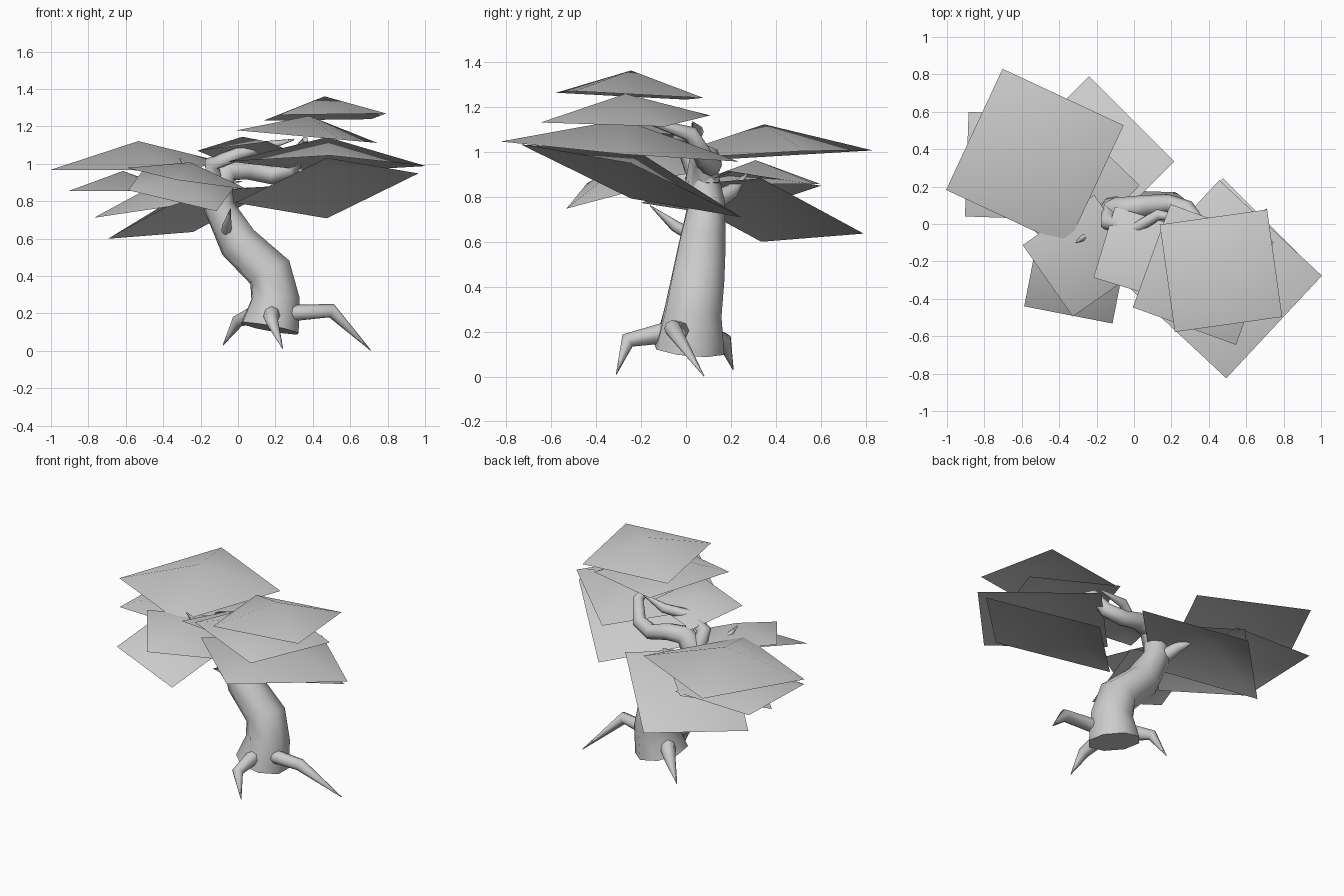
import bpy
from math import radians, cos, sin
from mathutils import Vector

cube = bpy.data.objects.get("Cube")
if cube:
    bpy.data.objects.remove(cube, do_unlink=True)

# One plain grey for bark and foliage
grey = bpy.data.materials.new("plain_grey")
grey.use_nodes = True
colour = (0.6, 0.6, 0.6, 1.0)
grey.diffuse_color = colour
grey.node_tree.nodes["Principled BSDF"].inputs["Base Color"].default_value = colour


def finish(obj, sharp_angle):
    """Give the object its material and smooth shading."""
    bpy.ops.object.select_all(action="DESELECT")
    obj.select_set(True)
    bpy.context.view_layer.objects.active = obj
    if obj.type == "CURVE":
        bpy.ops.object.convert(target="MESH")
        obj = bpy.context.object
    obj.data.materials.clear()
    obj.data.materials.append(grey)
    bpy.ops.object.shade_smooth_by_angle(angle=radians(sharp_angle))


def limb(name, points):
    """Eight-sided tube through (x, y, z, radius) points."""
    curve = bpy.data.curves.new(name, "CURVE")
    curve.dimensions = "3D"
    curve.bevel_depth = 1.0
    curve.bevel_resolution = 2
    curve.use_fill_caps = True
    spline = curve.splines.new("POLY")
    spline.points.add(len(points) - 1)
    for target, (x, y, z, radius) in zip(spline.points, points):
        target.co = (x, y, z, 1)
        target.radius = radius
    obj = bpy.data.objects.new(name, curve)
    bpy.context.collection.objects.link(obj)
    finish(obj, 60)


def leaf_canopy(name, centre, reach, turn, slope_x, slope_y):
    """Square sheet, tilted by its slopes, with a raised middle."""
    centre = Vector(centre)
    corners = []
    for quarter in range(4):
        angle = radians(turn + 90 * quarter)
        dx, dy = reach * cos(angle), reach * sin(angle)
        corners.append(centre + Vector((dx, dy, slope_x * dx + slope_y * dy)))
    normal = Vector((-slope_x, -slope_y, 1)).normalized()
    apex = centre + normal * reach * 0.27
    faces = [(i, (i + 1) % 4, 4) for i in range(4)]
    mesh = bpy.data.meshes.new(name)
    mesh.from_pydata(corners + [apex], [], faces)
    obj = bpy.data.objects.new(name, mesh)
    bpy.context.collection.objects.link(obj)
    finish(obj, 80)


# Leaning trunk
limb("trunk", [(.17, .015, .12, .165), (.2, .03, .28, .135), (.17, .05, .42, .125),
               (0, .07, .58, .11), (-.1, .09, .77, .085), (-.11, .07, .9, .075)])

# Roots that bend down to pointed tips
limb("front_root", [(.18, -.06, .2, .05), (.18, -.26, .16, .035), (.24, -.31, .01, .002)])
limb("left_root", [(.26, -.02, .2, .045), (.5, -.06, .215, .038), (.71, .08, .002, .002)])
limb("back_root", [(.08, .08, .19, .05), (0, .17, .16, .035), (-.08, .21, .03, .002)])

# Branches and twigs
limb("hooked_branch", [(-.11, .07, .86, .075), (-.05, .08, .97, .065), (.06, .1, .97, .055),
                       (.18, .11, .94, .05), (.29, .08, .97, .045),
                       (.34, .02, 1.08, .035), (.36, -.15, 1.13, .015)])
limb("upper_branch", [(-.12, .06, .88, .055), (-.14, .01, 1, .045), (0, -.03, 1.05, .035),
                      (.13, .05, 1.09, .03), (.3, .03, 1.13, .004)])
limb("right_branch", [(-.11, .08, .8, .05), (-.22, -.04, .9, .035), (-.31, -.1, 1.03, .004)])
limb("back_branch", [(-.11, .09, .76, .05), (-.17, .2, .82, .035), (-.28, .27, .9, .004)])
limb("front_twig", [(-.06, .04, .62, .03), (-.06, -.05, .67, .025), (-.04, -.16, .76, .002)])

# Foliage sheets: centre, corner reach, turn, slopes along x and y
leaf_canopy("left_top_foliage", (.465, -.25, 1.25), .41, 53, .02, -.05)
leaf_canopy("left_second_foliage", (.37, -.27, 1.145), .415, 25, -.09, 0)
leaf_canopy("left_third_foliage", (.475, -.295, 1), .53, 2, -.02, -.085)
leaf_canopy("left_lowest_foliage", (.475, -.245, .87), .49, 0, .16, -.33)
leaf_canopy("back_top_foliage", (-.53, .355, .985), .505, 20, .02, .05)
leaf_canopy("back_second_foliage", (-.615, .31, .855), .395, 43, 0, 0)
leaf_canopy("back_third_foliage", (-.37, .2, .81), .4, 1, .245, .1)
leaf_canopy("back_lowest_foliage", (-.24, .335, .74), .455, 0, .31, -.23)
leaf_canopy("right_upper_foliage", (-.27, -.17, .92), .33, 80, -.17, .05)
leaf_canopy("right_lower_foliage", (-.305, -.25, .865), .34, 34, -.18, .3)
leaf_canopy("middle_foliage", (.03, -.155, 1.07), .28, 28, .08, -.15)
